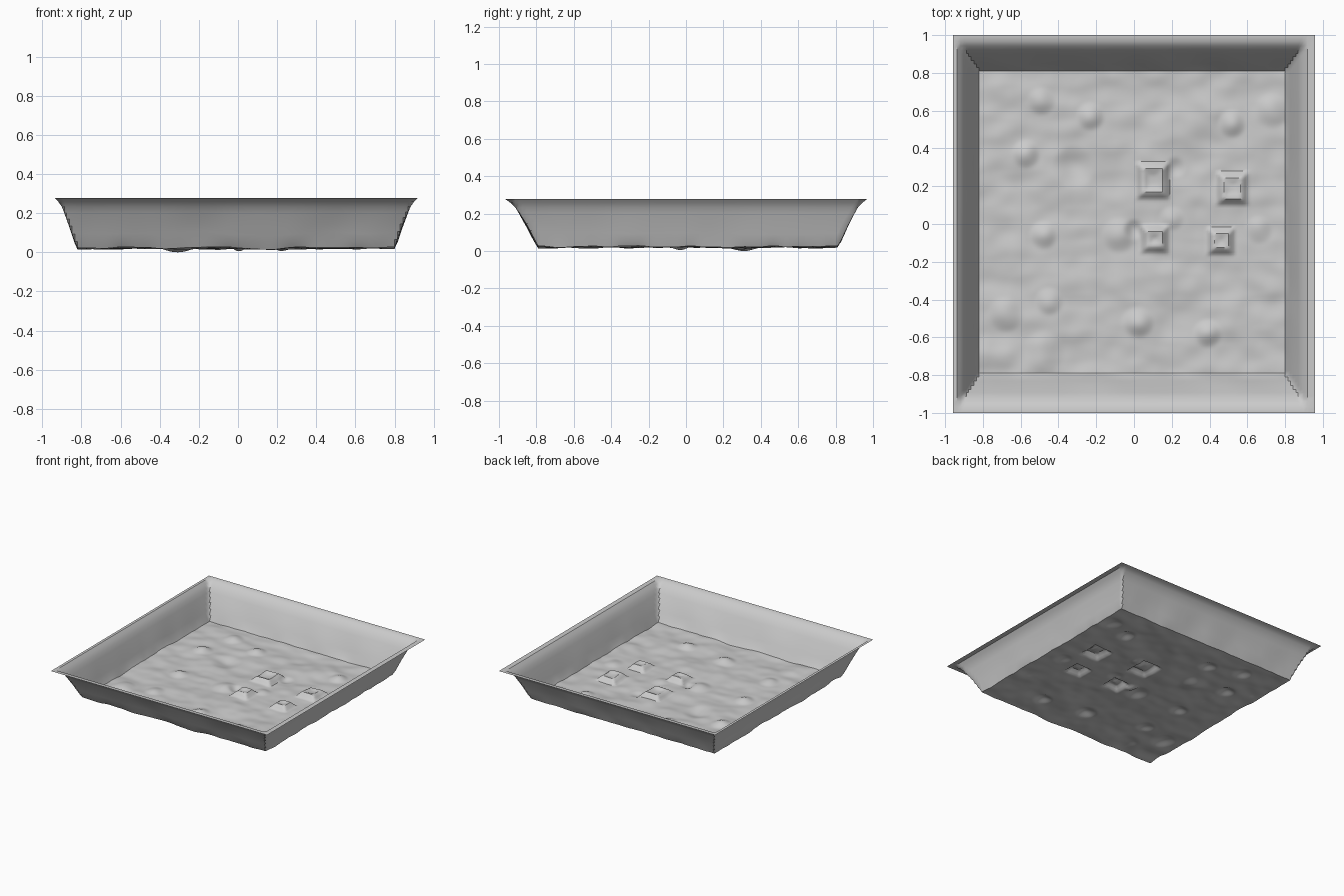
import bpy, bmesh, math
from mathutils import Vector, noise

cube = bpy.data.objects.get("Cube")
if cube:
    bpy.data.objects.remove(cube, do_unlink=True)

grey = bpy.data.materials.new("light grey")
grey.use_nodes = True
colour = (0.6, 0.6, 0.6, 1)
grey.diffuse_color = colour
grey.node_tree.nodes["Principled BSDF"].inputs["Base Color"].default_value = colour

RIM_Z, FOOT_Z, CELLS = 0.29, 0.035, 130
# Wall profile: (share of the way from foot to rim, height)
WALL = [(0, FOOT_Z), (0.12, 0.07), (0.24, 0.11), (0.36, 0.15), (0.48, 0.185),
        (0.58, 0.215), (0.69, 0.245), (0.84, 0.27), (1, RIM_Z)]

# Small round hills: x, y, radius, height
HILLS = [(-0.49, 0.65, 0.08, 0.02), (-0.23, 0.57, 0.08, 0.025), (-0.57, 0.37, 0.08, 0.022),
         (0.52, 0.53, 0.08, 0.025), (-0.48, -0.06, 0.08, 0.022), (-0.45, -0.41, 0.08, 0.022),
         (-0.68, -0.48, 0.1, 0.022), (0.02, -0.52, 0.09, 0.022), (0.39, -0.58, 0.08, 0.025),
         (0.66, -0.03, 0.08, 0.018), (0.73, 0.6, 0.1, 0.018), (-0.08, -0.06, 0.1, 0.022),
         (0.2, 0.03, 0.07, 0.015), (-0.48, -0.68, 0.12, 0.015)]
# Raised square mounds: x, y, half width, half depth
MOUNDS = [(0.1, 0.23, 0.09, 0.1), (0.52, 0.19, 0.085, 0.09),
          (0.11, -0.08, 0.075, 0.075), (0.46, -0.09, 0.075, 0.075)]
# Shallow hollows that hang below the floor: x, y, radius, depth
HOLLOWS = [(-0.32, 0.3, 0.12, 0.018), (0.0, -0.03, 0.06, 0.018), (0.22, 0.3, 0.06, 0.015)]


def axis_lines(low_rim, low_top, low_foot, high_foot, high_top, high_rim):
    """Grid lines along one axis as (position, wall height), None on the floor."""
    lines = [(low_rim, RIM_Z)]
    lines += [(low_foot + (low_top - low_foot) * t, z) for t, z in reversed(WALL)]
    span = high_foot - low_foot
    lines += [(low_foot + span * i / CELLS, None) for i in range(1, CELLS)]
    lines += [(high_foot + (high_top - high_foot) * t, z) for t, z in WALL]
    return lines + [(high_rim, RIM_Z)]


def dome(x, y, cx, cy, radius):
    d = math.hypot(x - cx, y - cy) / radius
    return (1 - d * d) ** 2 if d < 1 else 0


def floor_height(x, y):
    z = FOOT_Z + 0.013 * noise.noise(Vector((x * 4, y * 5, 3)))
    z += 0.007 * noise.noise(Vector((x * 9, y * 11, 8)))
    z += sum(h * dome(x, y, cx, cy, r) for cx, cy, r, h in HILLS)
    z -= sum(h * dome(x, y, cx, cy, r) for cx, cy, r, h in HOLLOWS)
    for cx, cy, w, d in MOUNDS:
        edge = max(abs(x - cx) - w, abs(y - cy) - d)
        rise = min(max(-edge / 0.035, 0), 1)
        dip = min(max((-edge - 0.04) / 0.03, 0), 1)
        z += 0.035 * rise - 0.01 * dip
    return max(z, 0)


def wall_ripple(x, y, z):
    """Soft bulges in the walls that fade out towards the rim."""
    fade = min(max((0.25 - z) / 0.15, 0), 1)
    return 0.018 * fade * noise.noise(Vector((x * 4, y * 4, 5)))


# Landscape tray: one open sheet with floor, four flared walls and flat rim
columns = axis_lines(-0.957, -0.936, -0.82, 0.80, 0.918, 0.957)
rows = axis_lines(-1, -0.967, -0.79, 0.81, 0.968, 1)
bm = bmesh.new()
grid = []
for y, wall_y in rows:
    line = []
    for x, wall_x in columns:
        wall = max(wall_x or 0, wall_y or 0)
        if wall > FOOT_Z:
            z = wall + wall_ripple(x, y, wall)
        else:
            z = floor_height(x, y)
        line.append(bm.verts.new((x, y, z)))
    grid.append(line)
for lower, upper in zip(grid, grid[1:]):
    for i in range(len(lower) - 1):
        bm.faces.new((lower[i], lower[i + 1], upper[i + 1], upper[i]))

# Stand the lowest hollow on the ground
lowest = min(v.co.z for v in bm.verts)
bmesh.ops.translate(bm, verts=bm.verts, vec=(0, 0, -lowest))

mesh = bpy.data.meshes.new("landscape_tray")
bm.to_mesh(mesh)
bm.free()
mesh.materials.append(grey)
tray = bpy.data.objects.new("landscape_tray", mesh)
bpy.context.collection.objects.link(tray)
bpy.context.view_layer.objects.active = tray
tray.select_set(True)
bpy.ops.object.shade_smooth_by_angle(angle=math.radians(40))
